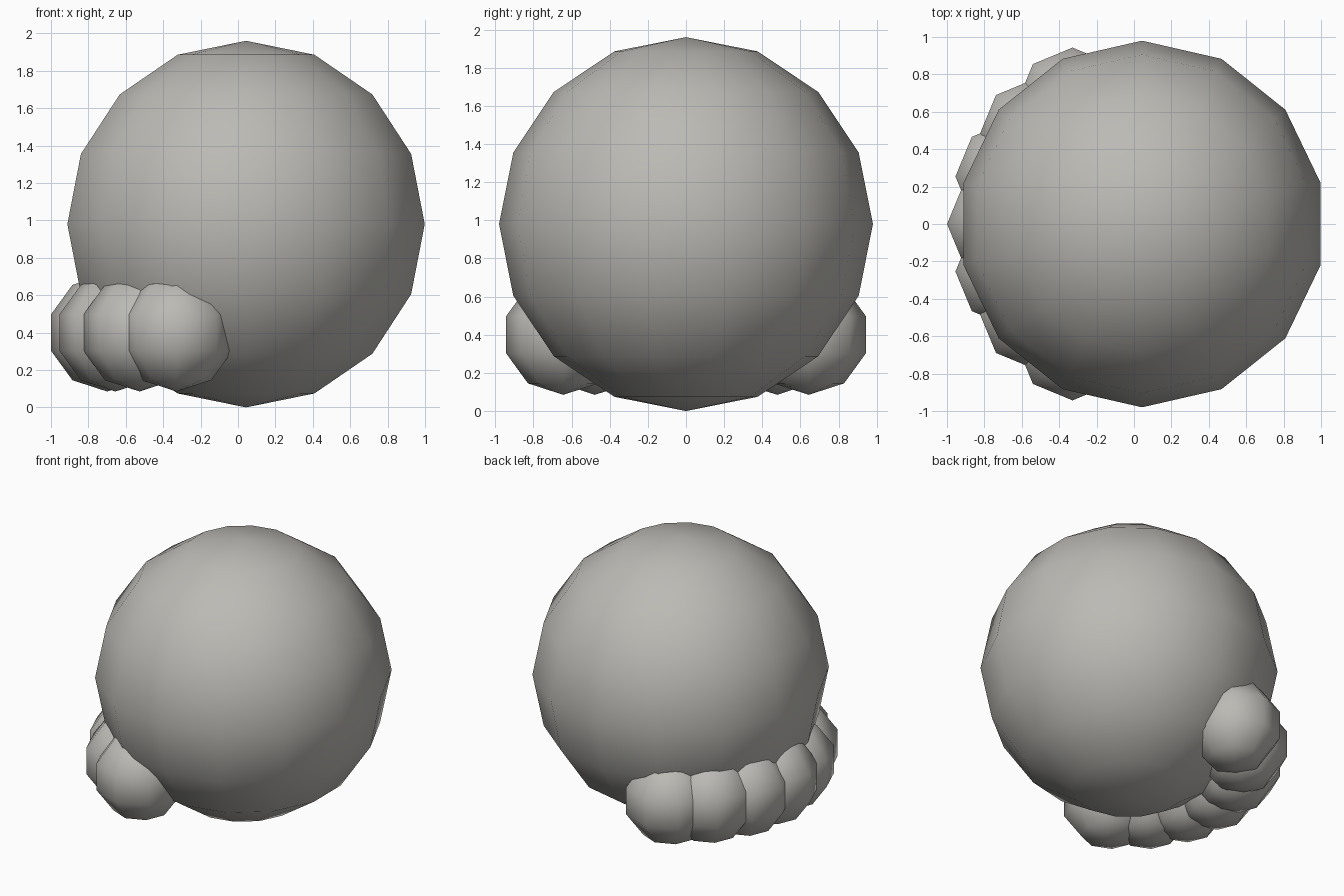
import bpy, bmesh
from math import cos, sin, radians

cube = bpy.data.objects.get("Cube")
if cube:
    bpy.data.objects.remove(cube, do_unlink=True)

# Single warm grey for everything
grey = bpy.data.materials.new("warm_grey")
grey.use_nodes = True
colour = (0.5, 0.49, 0.46, 1)
grey.diffuse_color = colour
grey.node_tree.nodes["Principled BSDF"].inputs["Base Color"].default_value = colour


def ball(name, centre, radius, segments, rings):
    mesh = bpy.data.meshes.new(name)
    bm = bmesh.new()
    bmesh.ops.create_uvsphere(bm, u_segments=segments, v_segments=rings, radius=radius)
    for face in bm.faces:
        face.smooth = True
    bm.to_mesh(mesh)
    bm.free()
    mesh.materials.append(grey)
    obj = bpy.data.objects.new(name, mesh)
    obj.location = centre
    bpy.context.collection.objects.link(obj)
    return obj


# Large round body
BODY_X, BODY_R = 0.043, 0.98
ball("body", (BODY_X, 0, BODY_R), BODY_R, 14, 8)

# Seven overlapping lobes in an arc around the lower right side
ARC_R, LOBE_R, STEP = 0.743, 0.315, 20
for i in range(-3, 4):
    a = radians(i * STEP)
    ball(f"lobe_{i + 4}", (BODY_X - ARC_R * cos(a), ARC_R * sin(a), 0.4), LOBE_R, 8, 5)
